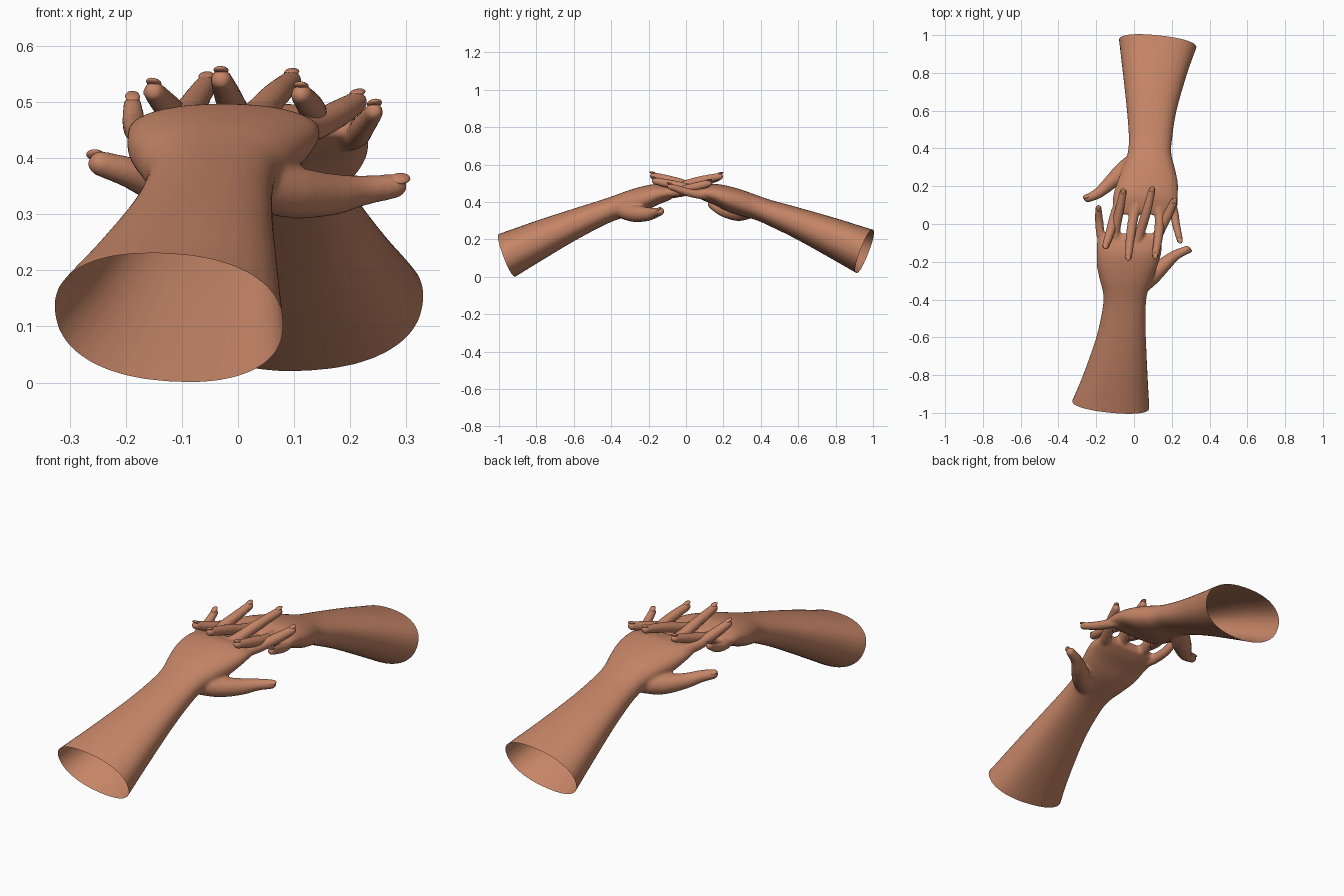
import bpy, bmesh, math
from mathutils import Vector, Matrix

if "Cube" in bpy.data.objects:
    bpy.data.objects.remove(bpy.data.objects["Cube"])

skin = bpy.data.materials.new("warm_skin")
skin.diffuse_color = (0.56, 0.235, 0.135, 1)
skin.use_nodes = True
skin.node_tree.nodes["Principled BSDF"].inputs["Base Color"].default_value = skin.diffuse_color


def curve(points, steps):
    """Catmull-Rom through tuples of any length."""
    p = [points[0]] + list(points) + [points[-1]]
    out = []
    for i in range(1, len(p) - 2):
        for s in range(steps):
            t = s / steps
            out.append(tuple(0.5 * (2 * b + (c - a) * t + (2 * a - 5 * b + 4 * c - d) * t * t
                                    + (3 * b - a - 3 * c + d) * t ** 3)
                             for a, b, c, d in zip(*p[i - 1:i + 3])))
    return out + [points[-1]]


def loft(bm, rings):
    rows = [[bm.verts.new(v) for v in r] for r in rings]
    n = len(rows[0])
    faces = [bm.faces.new((a[i], a[(i + 1) % n], b[(i + 1) % n], b[i]))
             for a, b in zip(rows, rows[1:]) for i in range(n)]
    faces += [bm.faces.new(rows[0]), bm.faces.new(rows[-1])]
    bmesh.ops.recalc_face_normals(bm, faces=faces)


def tube(bm, path):
    """Round digit from (x, y, z, radius) points with a domed tip."""
    pts = curve(path, 6)
    rings = []
    for i, p in enumerate(pts):
        c = Vector(p[:3])
        d = (Vector(pts[min(i + 1, len(pts) - 1)][:3]) - Vector(pts[max(i - 1, 0)][:3])).normalized()
        side = d.cross(Vector((0, 0, 1))).normalized()
        up = side.cross(d)
        stops = [(0, 1)]
        if i == len(pts) - 1:
            stops = [(math.sin(a), math.cos(a)) for a in (0, 0.35, 0.7, 1.0, 1.25, 1.45)]
        for along, k in stops:
            rings.append([c + d * along * p[3] + (side * math.cos(a) + up * math.sin(a)) * p[3] * k
                          for a in (j * math.tau / 16 for j in range(16))])
    loft(bm, rings)


def nail(bm, path, up):
    """Thin oval plate lying on the fingertip."""
    c, prev, r = Vector(path[-1][:3]), Vector(path[-2][:3]), path[-1][3]
    d = (c - prev).normalized()
    side = d.cross(Vector(up)).normalized()
    n = side.cross(d)
    m = Matrix((d, side, n)).transposed().to_4x4()
    m.translation = c + d * r * 0.3 + n * r * 0.78
    bmesh.ops.create_uvsphere(bm, u_segments=16, v_segments=8, radius=1,
                              matrix=m @ Matrix.Diagonal((0.019, 0.0135, 0.006, 1)))


# arm sections: y, left x, right x, bottom z, top z
ARM = [(-1.06, -.37, .085, -.085, .21), (-.95, -.333, .08, -.022, .247), (-.8, -.27, .072, .07, .30),
       (-.6, -.20, .063, .19, .365), (-.45, -.167, .062, .27, .412), (-.37, -.163, .07, .305, .44),
       (-.30, -.18, .095, .325, .465), (-.22, -.197, .125, .35, .487), (-.15, -.197, .145, .385, .497),
       (-.09, -.195, .145, .41, .488), (-.05, -.185, .14, .435, .475)]

RADII = (.030, .027, .025, .020)
FRONT = dict(
    digits=[[(-.15, -.13, .44), (-.175, -.06, .445), (-.185, .02, .46), (-.188, .085, .495)],
            [(-.085, -.14, .45), (-.10, -.05, .465), (-.08, .06, .495), (-.057, .17, .53)],
            [(0, -.14, .455), (.03, -.05, .475), (.065, .06, .51), (.095, .18, .537)],
            [(.085, -.14, .45), (.13, -.05, .455), (.18, .05, .48), (.212, .12, .50)]],
    thumb=[(.01, -.35, .36, .045), (.09, -.28, .34, .047), (.165, -.21, .335, .038),
           (.22, -.165, .342, .028), (.28, -.137, .35, .022)],
    shift=0, lift=0)
BACK = dict(
    digits=[[(-.18, -.14, .435), (-.21, -.07, .44), (-.222, 0, .455), (-.243, .085, .483)],
            [(-.11, -.14, .455), (-.135, -.05, .465), (-.13, .06, .49), (-.113, .165, .513)],
            [(-.025, -.14, .46), (0, -.05, .475), (.018, .06, .51), (.03, .175, .54)],
            [(.065, -.14, .455), (.10, -.05, .465), (.125, .04, .49), (.15, .115, .518)]],
    thumb=[(-.02, -.35, .36, .045), (.06, -.28, .345, .047), (.14, -.205, .355, .036),
           (.195, -.16, .375, .028), (.245, -.137, .39, .023)],
    shift=-.035, lift=.022)


def finish(bm, name, turn):
    bm.transform(Matrix.Rotation(turn, 4, 'Z'))
    me = bpy.data.meshes.new(name)
    bm.to_mesh(me)
    bm.free()
    me.materials.clear()
    me.materials.append(skin)
    for p in me.polygons:
        p.use_smooth = True
        p.material_index = 0
    ob = bpy.data.objects.new(name, me)
    bpy.context.collection.objects.link(ob)
    return ob


def build(spec, name, turn):
    bm = bmesh.new()
    # forearm and palm
    rings = []
    for y, xl, xr, zb, zt in curve(ARM, 5):
        k = max(0, min(1, (y + 1) / .55))
        cx, cz = (xl + xr) / 2 + spec["shift"] * k, (zb + zt) / 2 + spec["lift"] * (1 - k)
        ring = []
        for j in range(32):
            c, s = math.cos(j * math.tau / 32), math.sin(j * math.tau / 32)
            ring.append((cx + (xr - xl) / 2 * math.copysign(abs(c) ** .88, c), y,
                         cz + (zt - zb) / 2 * math.copysign(abs(s) ** .88, s)))
        rings.append(ring)
    loft(bm, rings)
    # fingers and thumb
    fingers = [[p + (r * (.88 if i == 0 else 1),) for p, r in zip(path, RADII)]
               for i, path in enumerate(spec["digits"])]
    for path in fingers + [spec["thumb"]]:
        tube(bm, path)
    # fuse into one smooth skin
    me = bpy.data.meshes.new("rough_" + name)
    bm.to_mesh(me)
    bm.free()
    rough = bpy.data.objects.new("rough_" + name, me)
    bpy.context.collection.objects.link(rough)
    mod = rough.modifiers.new("fuse", 'REMESH')
    mod.mode, mod.voxel_size = 'VOXEL', 0.0065
    mod = rough.modifiers.new("soften", 'SMOOTH')
    mod.factor, mod.iterations = 0.5, 8
    dg = bpy.context.evaluated_depsgraph_get()
    bm = bmesh.new()
    bm.from_object(rough, dg)
    bpy.data.objects.remove(rough)
    # slanted open cut at the elbow end
    bmesh.ops.bisect_plane(bm, geom=bm.verts[:] + bm.edges[:] + bm.faces[:],
                           plane_co=(-.12, -.955, .115 + spec["lift"]),
                           plane_no=(.12, 1, .39), clear_inner=True)
    finish(bm, name, turn)
    # nails
    bm = bmesh.new()
    for path in fingers:
        nail(bm, path, (0, 0, 1))
    nail(bm, spec["thumb"], (.2, -.6, .7))
    finish(bm, name + "_nails", turn)


build(FRONT, "front_arm", 0)
build(BACK, "back_arm", math.pi)
